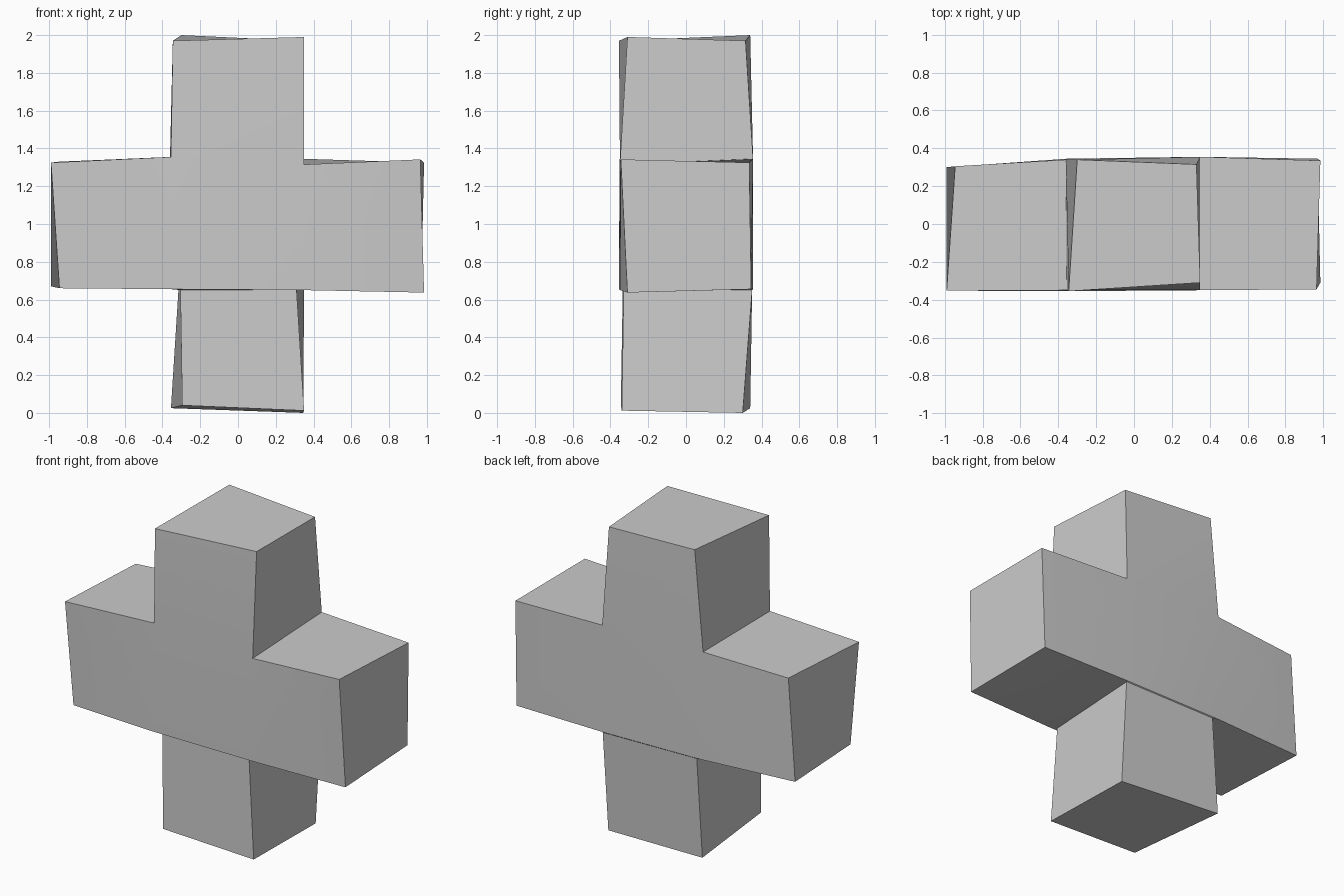
import bpy
import bmesh
import math

default_cube = bpy.data.objects.get("Cube")
if default_cube:
    bpy.data.objects.remove(default_cube, do_unlink=True)


def make_material(name, colour):
    material = bpy.data.materials.new(name)
    material.use_nodes = True
    material.diffuse_color = colour
    shader = next(n for n in material.node_tree.nodes if n.type == "BSDF_PRINCIPLED")
    shader.inputs["Base Color"].default_value = colour
    return material


def add_ring(bm, points):
    """Four corners of one cross-section."""
    return [bm.verts.new(point) for point in points]


def bridge(bm, inner, outer):
    """Join two cross-sections with four side faces."""
    for i in range(len(inner)):
        j = (i + 1) % len(inner)
        bm.faces.new((inner[i], inner[j], outer[j], outer[i]))


def add_arm(bm, root, end_points):
    """Extend an arm from a root section and close its end."""
    end = add_ring(bm, end_points)
    bridge(bm, root, end)
    bm.faces.new(end)


bm = bmesh.new()

# Central block: rings run front left, front right, back right, back left
upper = add_ring(bm, [(-.355, -.35, 1.355), (.35, -.35, 1.315),
                      (.35, .355, 1.345), (-.36, .34, 1.355)])
lower = add_ring(bm, [(-.355, -.355, .655), (.35, -.35, .65),
                      (.35, .355, .655), (-.355, .345, .66)])
for a, b in ((0, 1), (2, 3)):
    bm.faces.new((lower[a], lower[b], upper[b], upper[a]))

# Upper arm
add_arm(bm, upper, [(-.345, -.355, 1.97), (.35, -.31, 1.99),
                    (.33, .315, 1.97), (-.3, .34, 2)])

# Side arms: rings run front top, back top, back bottom, front bottom
add_arm(bm, [upper[1], upper[2], lower[2], lower[1]],
        [(.965, -.345, 1.342), (.985, .335, 1.325),
         (.97, .345, .655), (.985, -.31, .637)])
add_arm(bm, [upper[0], upper[3], lower[3], lower[0]],
        [(-.99, -.352, 1.325), (-.945, .305, 1.33),
         (-.99, .3, .67), (-.945, -.33, .66)])

# Lower arm, set in slightly under the central block
neck = add_ring(bm, [(-.305, -.335, .65), (.31, -.33, .65),
                     (.35, .35, .65), (-.315, .34, .655)])
bridge(bm, lower, neck)
add_arm(bm, neck, [(-.295, -.345, .04), (.35, -.34, .012),
                   (.345, .3, 0), (-.355, .34, .025)])

bmesh.ops.recalc_face_normals(bm, faces=bm.faces)
mesh = bpy.data.meshes.new("cross_body")
bm.to_mesh(mesh)
bm.free()
mesh.materials.append(make_material("light_grey", (0.6, 0.6, 0.6, 1)))

cross_body = bpy.data.objects.new("cross_body", mesh)
bpy.context.collection.objects.link(cross_body)
bpy.context.view_layer.objects.active = cross_body
cross_body.select_set(True)
bpy.ops.object.shade_smooth_by_angle(angle=math.radians(30))
